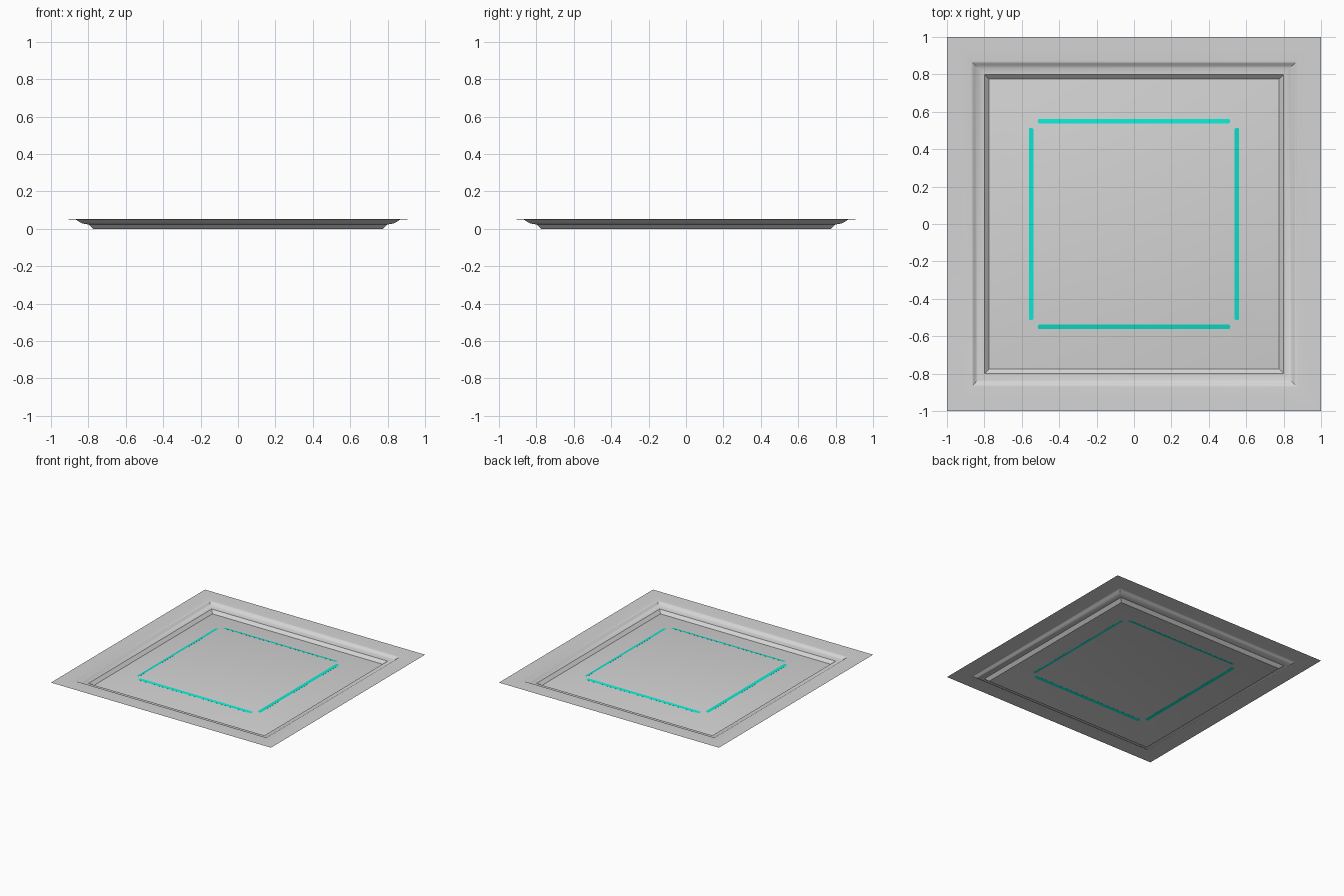
import bpy, bmesh, math

if "Cube" in bpy.data.objects:
    bpy.data.objects.remove(bpy.data.objects["Cube"])


def material(name, rgb):
    m = bpy.data.materials.new(name)
    m.diffuse_color = (*rgb, 1)
    m.use_nodes = True
    m.node_tree.nodes["Principled BSDF"].inputs["Base Color"].default_value = m.diffuse_color
    return m


GREY = material("panel grey", (0.66, 0.66, 0.66))
TEAL = material("glow teal", (0.003, 0.79, 0.62))


def finish(name, bm, mat):
    mesh = bpy.data.meshes.new(name)
    bm.to_mesh(mesh)
    bm.free()
    mesh.materials.append(mat)
    obj = bpy.data.objects.new(name, mesh)
    bpy.context.collection.objects.link(obj)
    return obj


# Panel: square rings (half width, height) from the rim down the moulding,
# into the groove and up the bevel of the raised centre field
EDGE, FIELD, FIELD_Z = 0.775, 0.50, 0.048
profile = [(1.0, 0.053), (0.93, 0.0515), (0.872, 0.05), (0.866, 0.0485),
           (0.860, 0.0450), (0.853, 0.0400), (0.845, 0.0350), (0.835, 0.0302),
           (0.823, 0.0265), (0.812, 0.0245), (0.80, 0.0235), (EDGE, 0),
           (FIELD, FIELD_Z)]
bm = bmesh.new()
rings = [[bm.verts.new((sx * r, sy * r, z))
          for sx, sy in ((-1, -1), (1, -1), (1, 1), (-1, 1))] for r, z in profile]
for outer, inner in zip(rings, rings[1:]):
    for i in range(4):
        j = (i + 1) % 4
        bm.faces.new((outer[i], outer[j], inner[j], inner[i]))
bm.faces.new(rings[-1])
panel = finish("raised_panel", bm, GREY)
bpy.context.view_layer.objects.active = panel
panel.select_set(True)
bpy.ops.object.shade_smooth_by_angle(angle=math.radians(25))

# Four round-ended light strips, thin plates lying in the bevel
LENGTH, RADIUS, STEPS, THICK = 0.515, 0.0125, 8, 0.0008
for k, side in enumerate(("front", "right", "back", "left")):
    bm = bmesh.new()
    a = k * math.pi / 2
    outline = []
    for end in (1, -1):
        for s in range(STEPS + 1):
            t = -math.pi / 2 + math.pi * s / STEPS
            x = end * (LENGTH - RADIUS + RADIUS * math.cos(t))
            y = end * RADIUS * math.sin(t) - 0.55
            z = FIELD_Z * (EDGE + y) / (EDGE - FIELD) - THICK / 2
            outline.append(bm.verts.new((x * math.cos(a) - y * math.sin(a),
                                         x * math.sin(a) + y * math.cos(a), z)))
    face = bm.faces.new(outline)
    top = bmesh.ops.extrude_face_region(bm, geom=[face])["geom"]
    bmesh.ops.translate(bm, vec=(0, 0, THICK),
                        verts=[v for v in top if isinstance(v, bmesh.types.BMVert)])
    bmesh.ops.recalc_face_normals(bm, faces=bm.faces)
    finish(side + "_light_strip", bm, TEAL)
